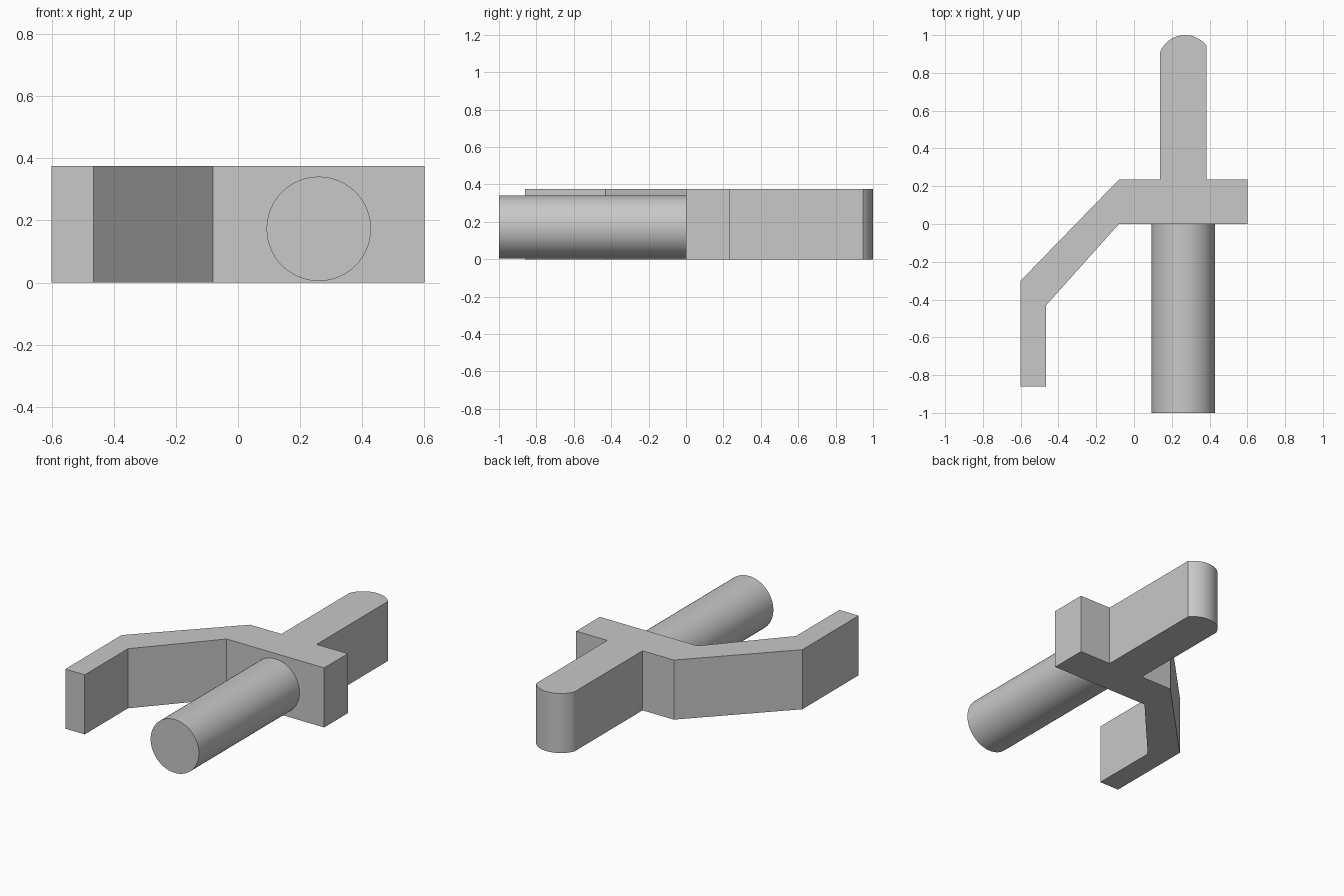
import bpy
import bmesh
from math import cos, sin, radians
from mathutils import Matrix

cube = bpy.data.objects.get("Cube")
if cube:
    bpy.data.objects.remove(cube, do_unlink=True)

HEIGHT = 0.375

grey = bpy.data.materials.new("plain grey")
grey.use_nodes = True
colour = (0.58, 0.58, 0.58, 1)
grey.diffuse_color = colour
grey.node_tree.nodes["Principled BSDF"].inputs["Base Color"].default_value = colour


def finish(bm, name):
    """Turn a bmesh into a named object with sharp edges kept."""
    bmesh.ops.recalc_face_normals(bm, faces=bm.faces)
    mesh = bpy.data.meshes.new(name)
    bm.to_mesh(mesh)
    bm.free()
    mesh.materials.append(grey)
    obj = bpy.data.objects.new(name, mesh)
    bpy.context.collection.objects.link(obj)
    bpy.ops.object.select_all(action="DESELECT")
    obj.select_set(True)
    bpy.context.view_layer.objects.active = obj
    bpy.ops.object.shade_smooth_by_angle(angle=radians(25))
    return obj


# Bracket: one flat outline with crossbar, bent arm and round-ended tongue
def arc(cx, cy, r, start, end, steps):
    angles = [radians(start + (end - start) * i / steps) for i in range(steps + 1)]
    return [(cx + r * cos(a), cy + r * sin(a)) for a in angles]


outline = [(-0.6, -0.86), (-0.465, -0.86), (-0.465, -0.43), (-0.08, 0),
           (0.6, 0), (0.6, 0.235), (0.383, 0.235)]
outline += arc(0.2706, 0.8575, 0.1425, 37.9, 158.4, 24)
outline += [(0.138, 0.235), (-0.08, 0.235), (-0.6, -0.3)]

bm = bmesh.new()
base = bm.faces.new([bm.verts.new((x, y, 0)) for x, y in outline])
top = bmesh.ops.extrude_face_region(bm, geom=[base], use_keep_orig=True)
verts = [v for v in top["geom"] if isinstance(v, bmesh.types.BMVert)]
bmesh.ops.translate(bm, verts=verts, vec=(0, 0, HEIGHT))
finish(bm, "bracket")

# Round rod standing out of the front of the crossbar
bm = bmesh.new()
place = Matrix.Translation((0.26, -0.5, 0.173)) @ Matrix.Rotation(radians(90), 4, "X")
bmesh.ops.create_cone(bm, cap_ends=True, segments=64, radius1=0.168,
                      radius2=0.168, depth=1, matrix=place)
finish(bm, "rod")
